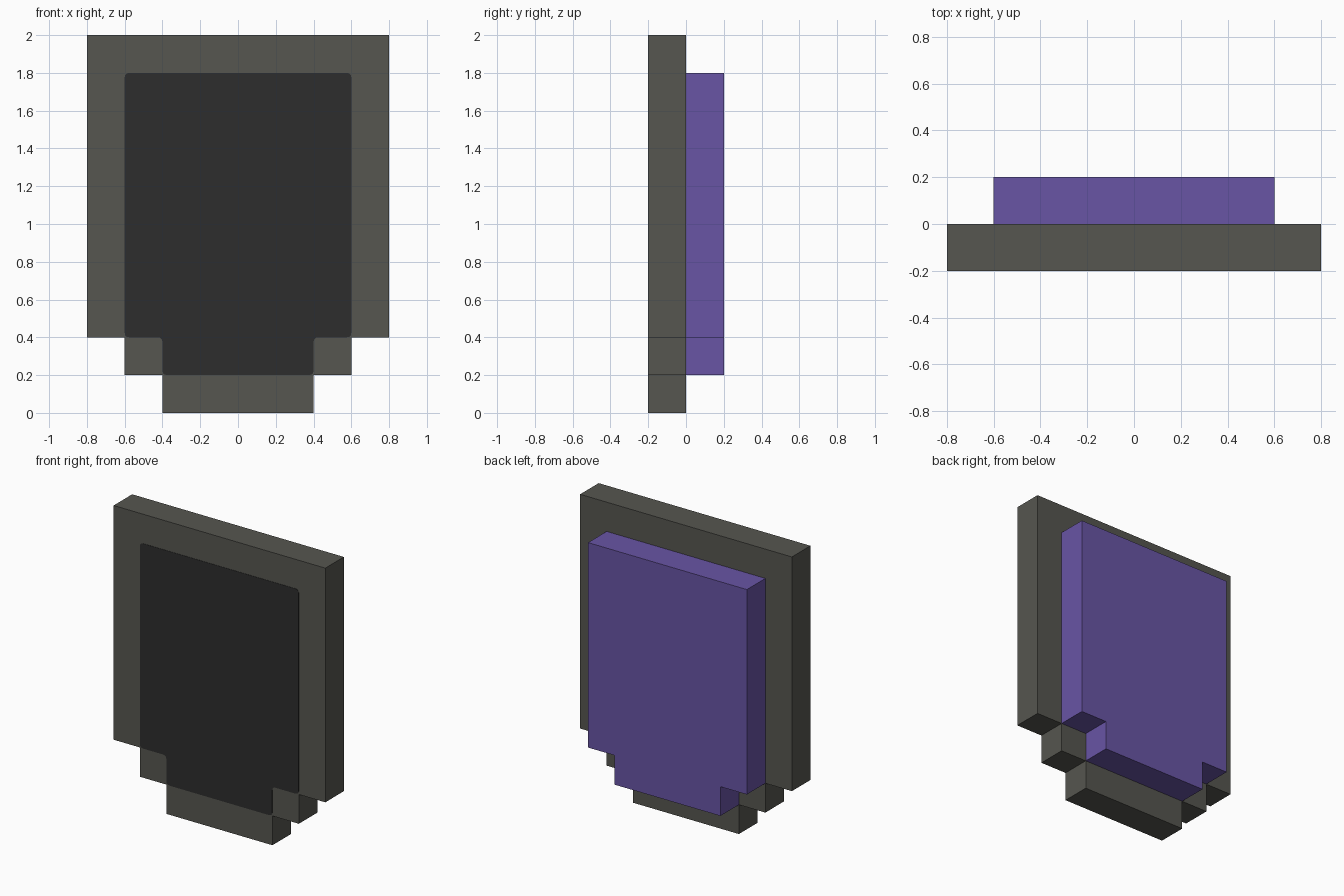
import bpy
import bmesh
from mathutils import Vector

cube = bpy.data.objects.get("Cube")
if cube:
    bpy.data.objects.remove(cube, do_unlink=True)


def make_material(name, rgb):
    mat = bpy.data.materials.new(name)
    mat.use_nodes = True
    mat.diffuse_color = (*rgb, 1)
    bsdf = next(n for n in mat.node_tree.nodes if n.type == 'BSDF_PRINCIPLED')
    bsdf.inputs["Base Color"].default_value = (*rgb, 1)
    return mat


def mirrored(half):
    """Close a right-hand (x, z) profile, listed bottom to top, across x = 0."""
    return half + [(-x, z) for x, z in reversed(half)]


def rounded(points, radius, steps=3):
    """Replace each corner of a closed profile by a small curve."""
    result = []
    for i, p in enumerate(points):
        p = Vector(p)
        a = p + (Vector(points[i - 1]) - p).normalized() * radius
        b = p + (Vector(points[(i + 1) % len(points)]) - p).normalized() * radius
        for k in range(steps + 1):
            t = k / steps
            result.append(tuple(a * (1 - t) ** 2 + p * 2 * t * (1 - t) + b * t * t))
    return result


def prism(name, profile, y_front, y_back, mat):
    """Extrude an (x, z) profile from y_front to y_back."""
    bm = bmesh.new()
    face = bm.faces.new([bm.verts.new((x, y_front, z)) for x, z in profile])
    ext = bmesh.ops.extrude_face_region(bm, geom=[face])
    verts = [g for g in ext["geom"] if isinstance(g, bmesh.types.BMVert)]
    bmesh.ops.translate(bm, verts=verts, vec=(0, y_back - y_front, 0))
    bmesh.ops.recalc_face_normals(bm, faces=bm.faces)
    mesh = bpy.data.meshes.new(name)
    bm.to_mesh(mesh)
    bm.free()
    mesh.materials.append(mat)
    obj = bpy.data.objects.new(name, mesh)
    bpy.context.collection.objects.link(obj)
    return obj


frame_grey = make_material("warm grey", (0.093, 0.093, 0.080))
screen_black = make_material("charcoal", (0.026, 0.026, 0.026))
back_purple = make_material("purple", (0.140, 0.090, 0.375))

# Stepped outlines, right half from bottom to top
frame_outline = mirrored([(0.4, 0), (0.4, 0.2), (0.6, 0.2), (0.6, 0.4),
                          (0.8, 0.4), (0.8, 2.0)])
inner_outline = mirrored([(0.4, 0.2), (0.4, 0.4), (0.6, 0.4), (0.6, 1.8)])

# Front frame, rear block and thin dark panel on the front
prism("frame", frame_outline, -0.2, 0, frame_grey)
prism("back_block", inner_outline, 0, 0.2, back_purple)
prism("front_panel", rounded(inner_outline, 0.025), -0.202, -0.198, screen_black)
